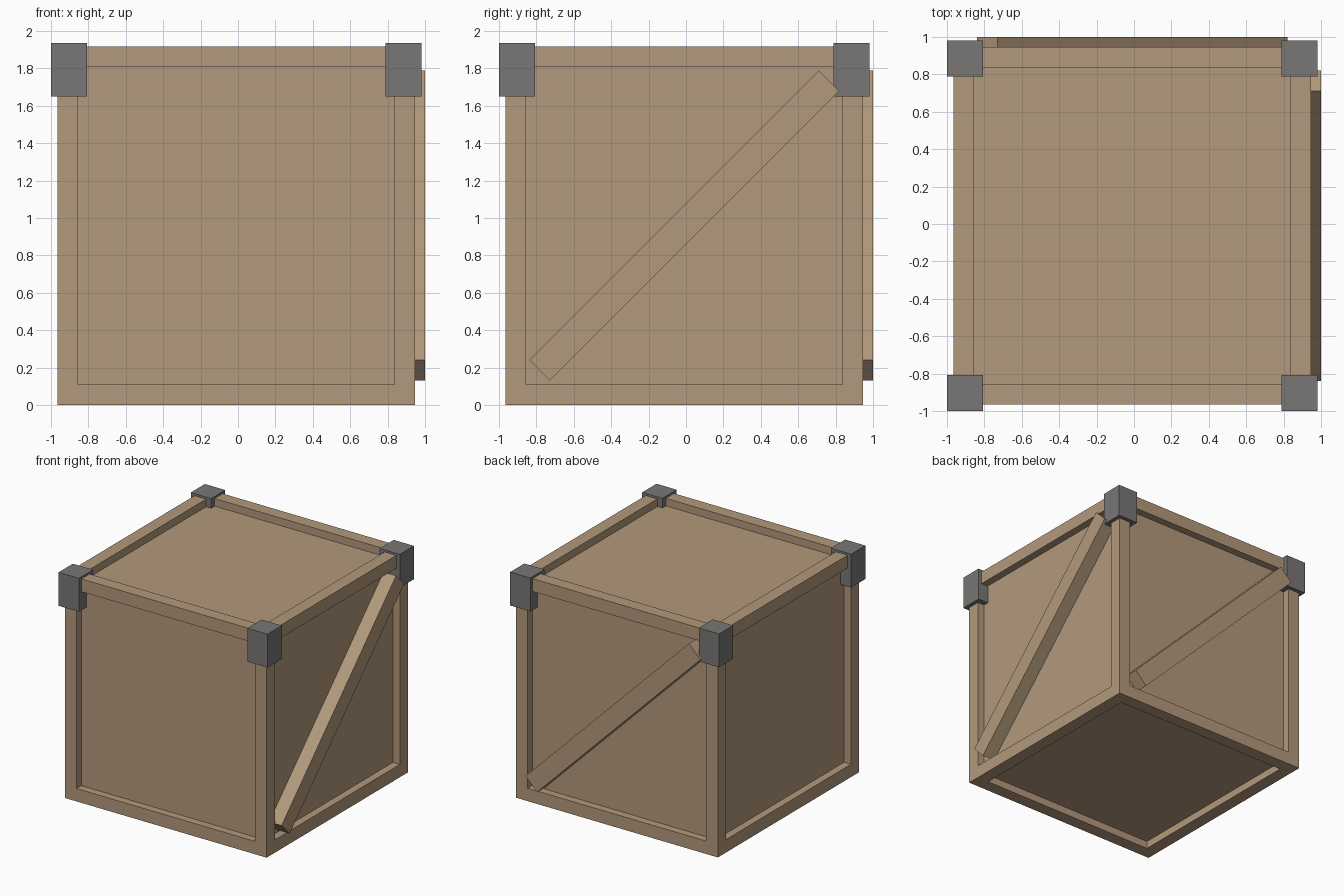
import bpy
import bmesh
from math import radians
from mathutils import Matrix, Vector

if "Cube" in bpy.data.objects:
    bpy.data.objects.remove(bpy.data.objects["Cube"], do_unlink=True)


def material(name, rgb):
    mat = bpy.data.materials.new(name)
    mat.use_nodes = True
    color = (*rgb, 1)
    mat.diffuse_color = color
    mat.node_tree.nodes["Principled BSDF"].inputs["Base Color"].default_value = color
    return mat


def box(name, low, high, mat, panel=None, turn=None):
    """Box between two corners, with optional recessed panels and rotation."""
    low, high = Vector(low), Vector(high)
    bm = bmesh.new()
    bmesh.ops.create_cube(bm, size=1)
    bmesh.ops.scale(bm, vec=high - low, verts=bm.verts)
    if panel:
        border, depth = panel
        bmesh.ops.inset_individual(bm, faces=bm.faces[:], thickness=border)
        for face in [f for f in bm.faces if all(len(e.link_faces) == 2 for e in f.edges)]:
            # Only the inner panels have a centre lying on a main axis
            if sum(abs(c) > 0.01 for c in face.calc_center_median()) == 1:
                normal = face.normal.copy()
                ring = bmesh.ops.extrude_discrete_faces(bm, faces=[face])["faces"]
                bmesh.ops.translate(bm, vec=-normal * depth, verts=ring[0].verts)
    if turn:
        bmesh.ops.transform(bm, matrix=turn, verts=bm.verts)
    bmesh.ops.recalc_face_normals(bm, faces=bm.faces)
    mesh = bpy.data.meshes.new(name)
    bm.to_mesh(mesh)
    bm.free()
    mesh.materials.append(mat)
    obj = bpy.data.objects.new(name, mesh)
    obj.location = (low + high) / 2
    bpy.context.collection.objects.link(obj)
    return obj


wood = material("wood", (0.45, 0.32, 0.20))
metal = material("grey_metal", (0.19, 0.185, 0.18))

MID = -0.009     # crate centre in x and y
HALF = 0.956     # half width of the crate
TOP = 2 * HALF + 0.006

# Crate body: solid frame with a recessed panel on each side
box("crate_body", (MID - HALF, MID - HALF, 0), (MID + HALF, MID + HALF, TOP),
    wood, panel=(0.156, 0.065))

# Diagonal braces on the right side and the back
length, width = 2.19, 0.155
inner, outer = 0.875, 1.0
middle = 0.96
box("right_brace", (inner, MID - length / 2, middle - width / 2),
    (outer, MID + length / 2, middle + width / 2), wood,
    turn=Matrix.Rotation(radians(45), 4, "X"))
box("back_brace", (MID - length / 2, inner, middle - width / 2),
    (MID + length / 2, outer, middle + width / 2), wood,
    turn=Matrix.Rotation(radians(45), 4, "Y"))

# Metal caps on the four top corners
spans = {"left": (0.789, 0.98), "right": (-1.0, -0.807)}
depths = {"back": (0.789, 0.98), "front": (-1.0, -0.807)}
for side, (x0, x1) in spans.items():
    for end, (y0, y1) in depths.items():
        box(f"{end}_{side}_corner_cap", (x0, y0, 1.65), (x1, y1, 1.936), metal)
